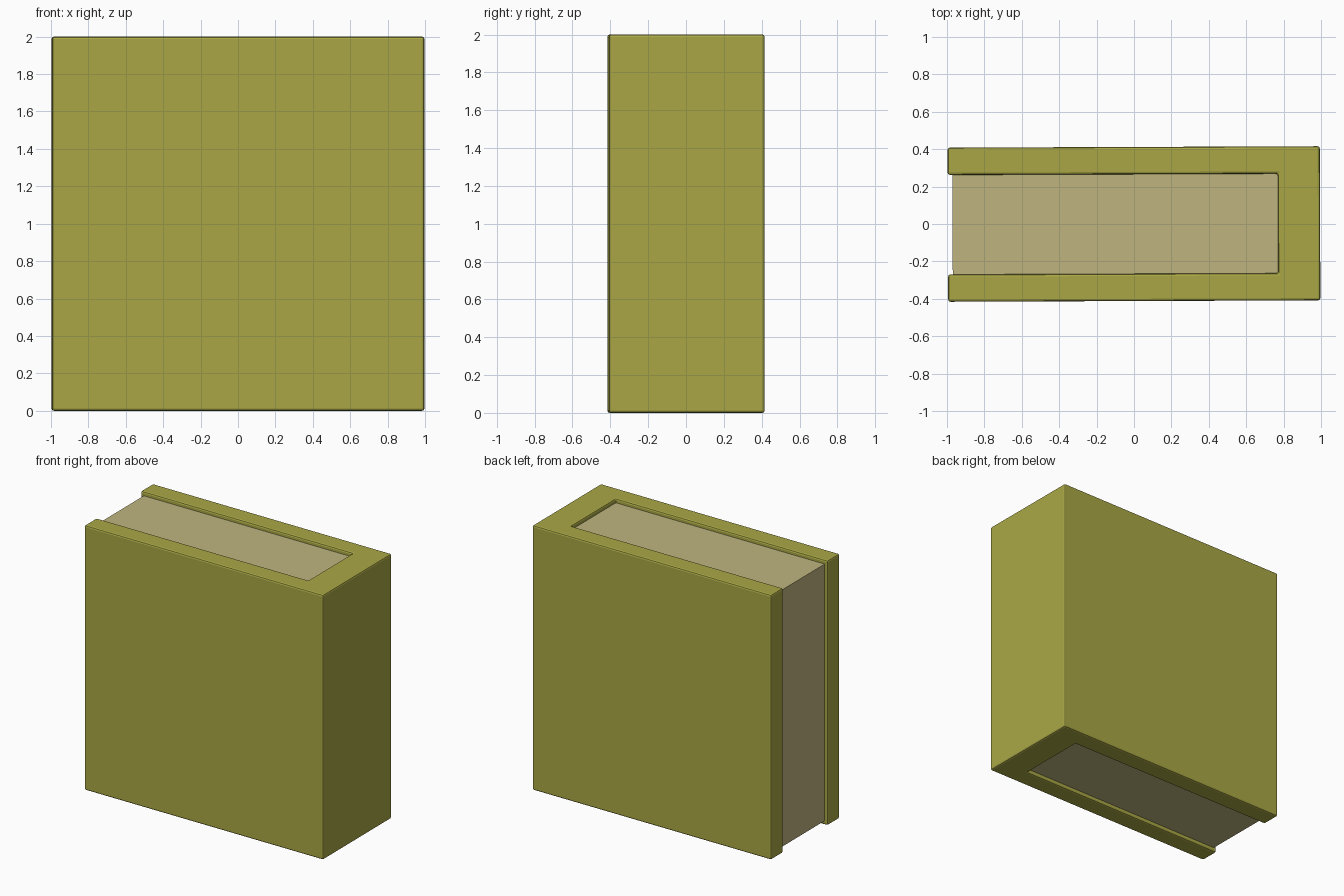
import bpy, bmesh, math

if "Cube" in bpy.data.objects:
    bpy.data.objects.remove(bpy.data.objects["Cube"])

TILT = math.radians(0.22)  # the book stands very slightly turned


def material(name, color):
    mat = bpy.data.materials.new(name)
    mat.diffuse_color = (*color, 1)
    mat.use_nodes = True
    mat.node_tree.nodes["Principled BSDF"].inputs["Base Color"].default_value = mat.diffuse_color
    return mat


def extrude_profile(name, profile, z0, z1, mat):
    """Turn a plan outline into an upright prism."""
    bm = bmesh.new()
    base = bm.faces.new([bm.verts.new((x, y, z0)) for x, y in profile])
    top = bmesh.ops.extrude_face_region(bm, geom=[base])["geom"]
    verts = [v for v in top if isinstance(v, bmesh.types.BMVert)]
    bmesh.ops.translate(bm, verts=verts, vec=(0, 0, z1 - z0))
    bmesh.ops.recalc_face_normals(bm, faces=bm.faces)
    mesh = bpy.data.meshes.new(name)
    bm.to_mesh(mesh)
    bm.free()
    obj = bpy.data.objects.new(name, mesh)
    bpy.context.collection.objects.link(obj)
    mesh.materials.append(mat)
    obj.rotation_euler.z = TILT
    return obj


# Cover: spine at +x, two boards reaching to -x
L, R, W, IN, SPINE = -0.995, 0.995, 0.412, 0.266, 0.77
cover = extrude_profile(
    "cover",
    [(L, -W), (R, -W), (R, W), (L, W), (L, IN), (SPINE, IN), (SPINE, -IN), (L, -IN)],
    0, 2, material("cover_olive", (0.40, 0.39, 0.06)))
bevel = cover.modifiers.new("soft_edges", "BEVEL")
bevel.width = 0.012
bevel.segments = 2
bevel.limit_method = "ANGLE"

# Page block, set back from the cover edges and tucked into the boards
P = IN + 0.004
extrude_profile(
    "pages",
    [(-0.97, -P), (SPINE + 0.004, -P), (SPINE + 0.004, P), (-0.97, P)],
    0.03, 1.97, material("page_paper", (0.52, 0.46, 0.21)))
